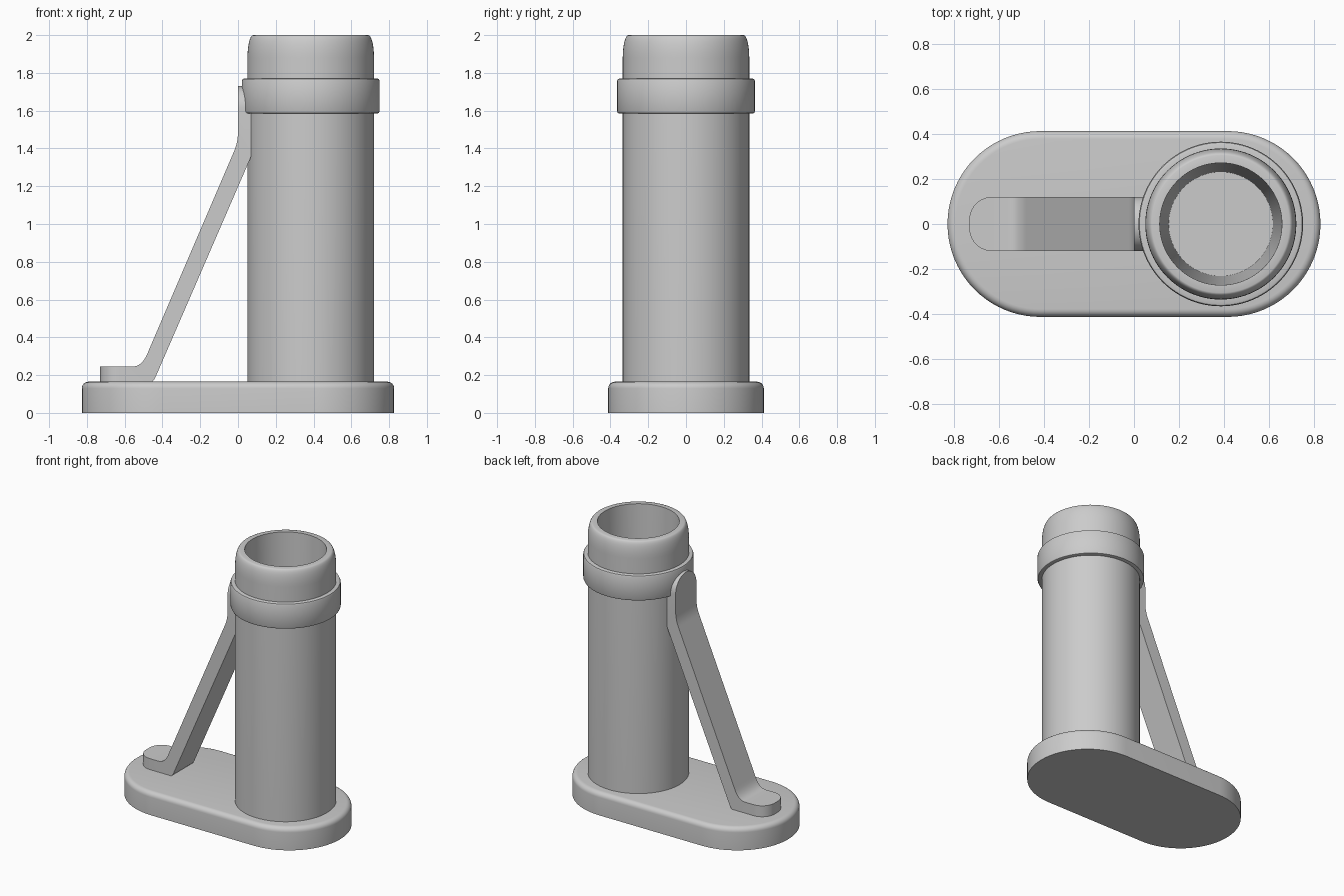
import bpy, bmesh
from math import pi, sin, cos, sqrt

if "Cube" in bpy.data.objects:
    bpy.data.objects.remove(bpy.data.objects["Cube"])

TUBE_X = 0.385


def finish(name, bm, angle=35):
    bmesh.ops.remove_doubles(bm, verts=bm.verts, dist=1e-5)
    bmesh.ops.recalc_face_normals(bm, faces=bm.faces)
    mesh = bpy.data.meshes.new(name)
    bm.to_mesh(mesh)
    bm.free()
    obj = bpy.data.objects.new(name, mesh)
    bpy.context.collection.objects.link(obj)
    bpy.ops.object.select_all(action='DESELECT')
    obj.select_set(True)
    bpy.context.view_layer.objects.active = obj
    bpy.ops.object.shade_smooth_by_angle(angle=angle * pi / 180)
    return obj


def bridge(bm, a, b):
    n = len(a)
    for i in range(n):
        bm.faces.new((a[i], a[(i + 1) % n], b[(i + 1) % n], b[i]))


def lathe(name, profile, closed=False, seg=96):
    bm = bmesh.new()
    rings = [[bm.verts.new((TUBE_X + r * cos(2 * pi * i / seg), r * sin(2 * pi * i / seg), z))
              for i in range(seg)] for r, z in profile]
    for a, b in zip(rings, rings[1:]):
        bridge(bm, a, b)
    if closed:
        bridge(bm, rings[-1], rings[0])
    else:
        bm.faces.new(rings[0])
        bm.faces.new(rings[-1])
    return finish(name, bm)


# Base plate: stadium outline with a rounded top edge
bm = bmesh.new()
R, C, H, F = 0.412, 0.415, 0.165, 0.035
levels = [(0, 0)] + [(F * (1 - cos(t)), H - F + F * sin(t))
                     for t in (i * pi / 12 for i in range(7))]
rings = []
for inset, z in levels:
    ring = []
    for side, start in ((1, -pi / 2), (-1, pi / 2)):
        for i in range(41):
            t = start + pi * i / 40
            ring.append(bm.verts.new((side * C + (R - inset) * cos(t), (R - inset) * sin(t), z)))
    rings.append(ring)
for a, b in zip(rings, rings[1:]):
    bridge(bm, a, b)
bm.faces.new(rings[0])
bm.faces.new(rings[-1])
finish("base_plate", bm)

# Hollow tube: rounded outer lip, slightly tapered bore with a floor
lip = [(0.305 + 0.03 * cos(t), 1.88 + 0.12 * sin(t)) for t in (i * pi / 16 for i in range(8))]
lathe("tube", [(0.335, 0.15)] + lip + [(0.305, 2.0), (0.271, 2.0), (0.231, 0.175)])

# Collar ring around the tube
lathe("collar", [(0.325, 1.585), (0.353, 1.585), (0.361, 1.588), (0.365, 1.597), (0.365, 1.758),
                 (0.361, 1.767), (0.353, 1.77), (0.325, 1.77)], closed=True)


# Brace strap: stations of (outer point, inner point, half width), round at both ends
def end_width(d, r, w=0.12):
    return w - r + sqrt(max(0, r * r - (r - d) ** 2))


def curve(p0, p1, p2, n=8):
    return [tuple((1 - t) ** 2 * a + 2 * t * (1 - t) * b + t * t * c for a, b, c in zip(p0, p1, p2))
            for t in (i / n for i in range(n + 1))]


stations = []
for i in range(11):
    d = 0.1 * (1 - cos(i * pi / 20))
    stations.append(((-0.73 + d, 0.245), (-0.73 + d, 0.16), end_width(d, 0.1)))
low = zip(curve((-0.56, 0.245), (-0.505, 0.245), (-0.475, 0.325)),
          curve((-0.47, 0.16), (-0.447, 0.16), (-0.43, 0.205)))
high = zip(curve((-0.025, 1.375), (0, 1.43), (0, 1.49)),
           curve((0.06, 1.335), (0.07, 1.355), (0.07, 1.375)))
stations += [(o, i, 0.12) for o, i in list(low) + list(high)]
for i in range(13):
    d = 0.118 * (1 - cos((12 - i) * pi / 24))
    stations.append(((0, 1.73 - d), (0.07, 1.73 - d), end_width(d, 0.118)))

bm = bmesh.new()
loops = [[bm.verts.new((p[0], s * w, p[1])) for p, s in ((o, -1), (o, 1), (i, 1), (i, -1))]
         for o, i, w in stations]
for a, b in zip(loops, loops[1:]):
    bridge(bm, a, b)
bm.faces.new(loops[0])
bm.faces.new(loops[-1])
finish("brace_strap", bm)
